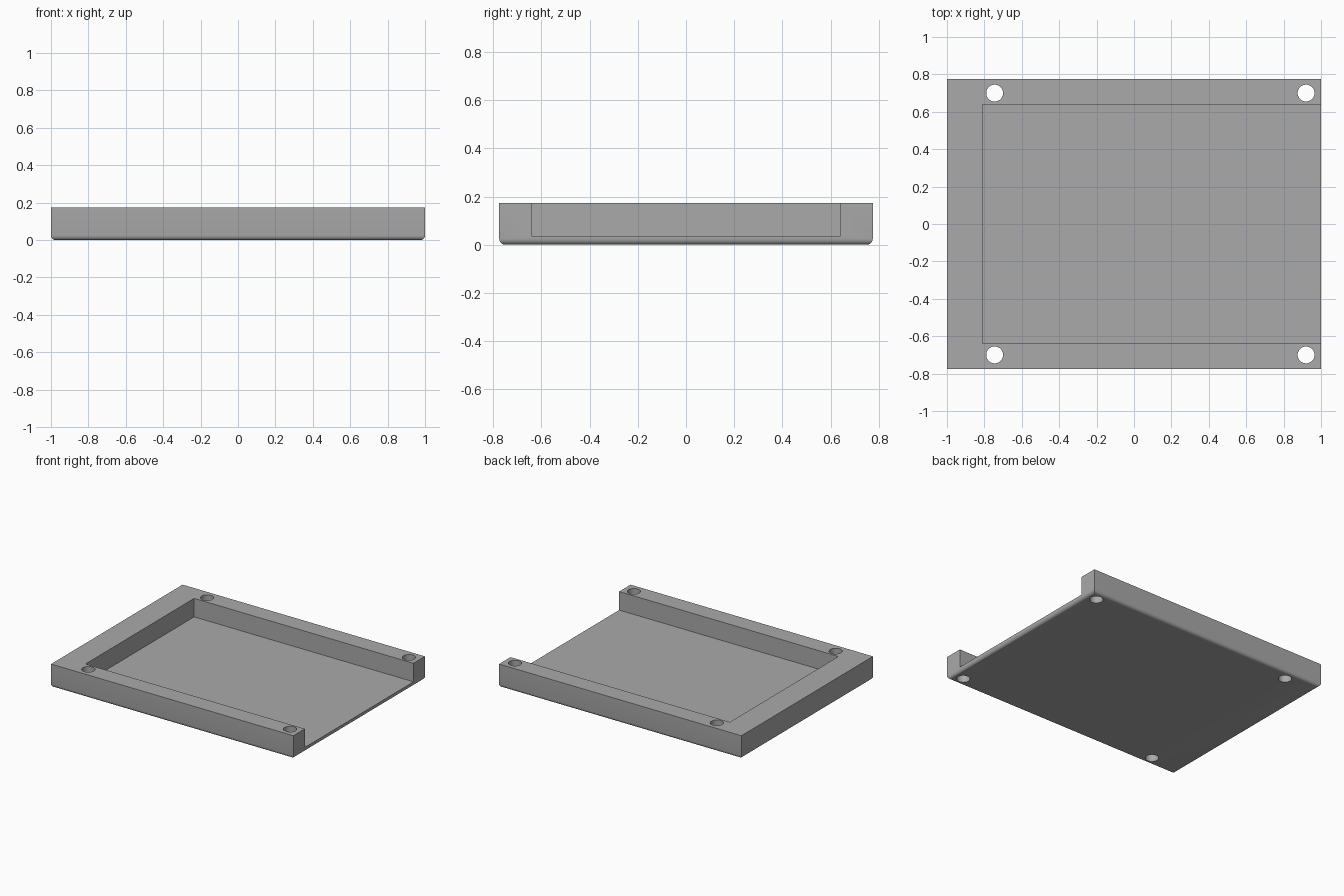
import bpy
import bmesh
import math

default = bpy.data.objects.get("Cube")
if default:
    bpy.data.objects.remove(default, do_unlink=True)

HALF_Y, HEIGHT = 0.775, 0.174
FLOOR, POCKET_X, POCKET_Y = 0.036, -0.81, 0.64
EDGE_RADIUS, HOLE_RADIUS = 0.025, 0.045

grey = bpy.data.materials.new("plain grey")
grey.use_nodes = True
colour = (0.40, 0.40, 0.40, 1)
grey.diffuse_color = colour
grey.node_tree.nodes["Principled BSDF"].inputs["Base Color"].default_value = colour


def add_object(name, bm):
    mesh = bpy.data.meshes.new(name)
    bm.to_mesh(mesh)
    bm.free()
    mesh.materials.append(grey)
    obj = bpy.data.objects.new(name, mesh)
    bpy.context.collection.objects.link(obj)
    return obj


def box(low, high):
    bm = bmesh.new()
    bmesh.ops.create_cube(bm, size=1)
    for v in bm.verts:
        v.co = [(a + b) / 2 + c * (b - a) for a, b, c in zip(low, high, v.co)]
    return bm


def cut(target, cutter):
    cutter.hide_render = True
    mod = target.modifiers.new("cut", "BOOLEAN")
    mod.operation = "DIFFERENCE"
    mod.solver = "EXACT"
    mod.object = cutter
    bpy.context.view_layer.objects.active = target
    bpy.ops.object.modifier_apply(modifier=mod.name)
    bpy.data.objects.remove(cutter, do_unlink=True)


# Solid tray block with rounded bottom edges
bm = box((-1, -HALF_Y, 0), (1, HALF_Y, HEIGHT))
bottom = [e for e in bm.edges if all(v.co.z < 0.001 for v in e.verts)]
bmesh.ops.bevel(bm, geom=bottom, offset=EDGE_RADIUS, segments=6,
                profile=0.5, affect="EDGES")
tray = add_object("tray", bm)

# Pocket open at the top and on the left side
cut(tray, add_object("pocket_cutter",
                     box((POCKET_X, -POCKET_Y, FLOOR), (1.2, POCKET_Y, 0.4))))

# Four screw holes through the side rails
for x in (-0.745, 0.92):
    for y in (-0.7, 0.7):
        bm = bmesh.new()
        bmesh.ops.create_cone(bm, cap_ends=True, segments=48, radius1=HOLE_RADIUS,
                              radius2=HOLE_RADIUS, depth=1)
        bmesh.ops.translate(bm, verts=bm.verts, vec=(x, y, 0))
        cut(tray, add_object("hole_cutter", bm))

# Smooth the rounded edges and holes, keep the corners sharp
bpy.ops.object.select_all(action="DESELECT")
tray.select_set(True)
bpy.context.view_layer.objects.active = tray
bpy.ops.object.shade_smooth_by_angle(angle=math.radians(30))
